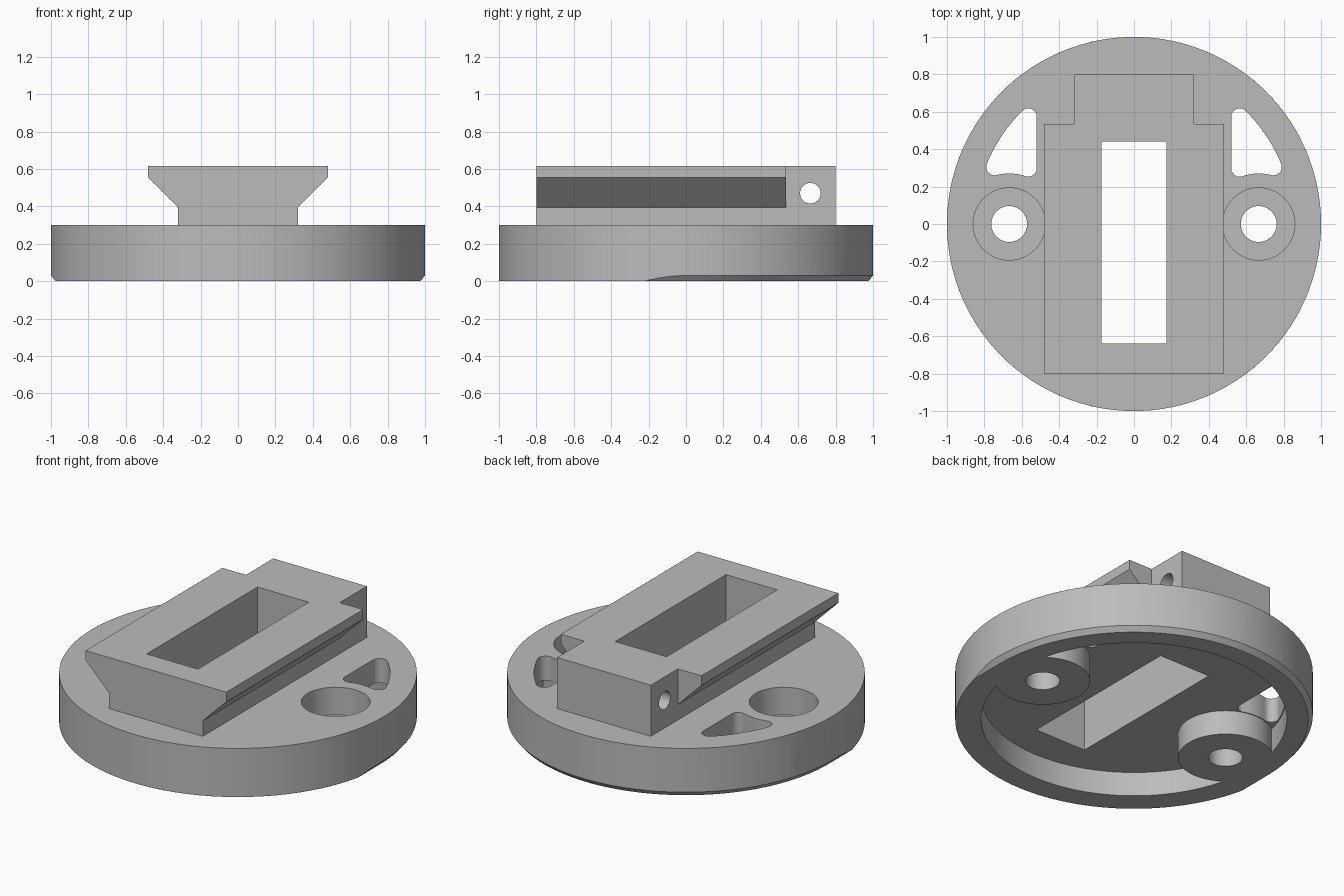
import bpy
import bmesh
from math import sin, cos, pi, radians, sqrt, atan2, degrees

if "Cube" in bpy.data.objects:
    bpy.data.objects.remove(bpy.data.objects["Cube"], do_unlink=True)

grey = bpy.data.materials.new("plain grey")
grey.use_nodes = True
colour = (0.5, 0.5, 0.5, 1)
grey.diffuse_color = colour
grey.node_tree.nodes["Principled BSDF"].inputs["Base Color"].default_value = colour

PLATE_TOP, RECESS_TOP = 0.30, 0.15
BOLT_X, BOSS_R, RECESS_R = 0.667, 0.265, 0.855


def finish(name, bm):
    bmesh.ops.recalc_face_normals(bm, faces=bm.faces)
    mesh = bpy.data.meshes.new(name)
    bm.to_mesh(mesh)
    bm.free()
    mesh.materials.append(grey)
    ob = bpy.data.objects.new(name, mesh)
    bpy.context.collection.objects.link(ob)
    return ob


def prism(name, outline, low, high, axis="z"):
    """Extrude a closed outline along an axis."""
    place = {"z": lambda a, b, h: (a, b, h),
             "y": lambda a, b, h: (a, h, b),
             "x": lambda a, b, h: (h, a, b)}[axis]
    bm = bmesh.new()
    ends = [[bm.verts.new(place(a, b, h)) for a, b in outline] for h in (low, high)]
    for ring in ends:
        bm.faces.new(ring)
    for i in range(len(outline)):
        j = (i + 1) % len(outline)
        bm.faces.new((ends[0][i], ends[0][j], ends[1][j], ends[1][i]))
    return finish(name, bm)


def arc(cx, cy, r, start, end, steps):
    angles = [radians(start + (end - start) * i / steps) for i in range(steps + 1)]
    return [(cx + r * cos(a), cy + r * sin(a)) for a in angles]


def circle(cx, cy, r, steps=48):
    return arc(cx, cy, r, 0, 360, steps)[:-1]


def box(x0, x1, y0, y1):
    return [(x0, y0), (x1, y0), (x1, y1), (x0, y1)]


def combine(ob, other, operation="DIFFERENCE"):
    """Boolean with a helper, then discard the helper."""
    other.hide_render = True
    mod = ob.modifiers.new("cut", "BOOLEAN")
    mod.operation, mod.object, mod.solver = operation, other, "EXACT"
    bpy.context.view_layer.objects.active = ob
    bpy.ops.object.modifier_apply(modifier=mod.name)
    bpy.data.objects.remove(other, do_unlink=True)


def smooth(ob):
    bpy.ops.object.select_all(action="DESELECT")
    ob.select_set(True)
    bpy.context.view_layer.objects.active = ob
    bpy.ops.object.shade_smooth_by_angle(angle=radians(30))


def window_outline(side):
    """Rounded triangle between the side of the block, a boss and the rim."""
    r, left, rim, boss = 0.045, 0.565, RECESS_R - 0.005, BOSS_R + 0.005
    top_y = sqrt((rim - r) ** 2 - left ** 2)
    low_y = sqrt((boss + r) ** 2 - (left - BOLT_X) ** 2)
    # outer corner touches both the rim circle and the boss circle
    ox = ((rim - r) ** 2 - (boss + r) ** 2 + BOLT_X ** 2) / (2 * BOLT_X)
    oy = sqrt((rim - r) ** 2 - ox ** 2)
    low_a = degrees(atan2(low_y, left - BOLT_X))
    out_a = degrees(atan2(oy, ox - BOLT_X))
    rim_a = degrees(atan2(oy, ox))
    top_a = degrees(atan2(top_y, left))
    pts = arc(left, low_y, r, 180, 180 + low_a, 10)
    pts += arc(BOLT_X, 0, boss, low_a, out_a, 8)[1:-1]
    pts += arc(ox, oy, r, 180 + out_a, 360 + rim_a, 10)
    pts += arc(0, 0, rim, rim_a, top_a, 8)[1:-1]
    pts += arc(left, top_y, r, top_a, 180, 10)
    return [(side * x, y) for x, y in pts]


def chamfer_cutter():
    """Wedge swept round the back half, running straight off to the front."""
    wedge = [(0.95, -0.03), (1.05, 0.09), (1.05, -0.03)]
    path = [(1, 0, -0.5)] + [(cos(pi * i / 64), sin(pi * i / 64), 0) for i in range(65)]
    path += [(-1, 0, -0.5)]
    bm = bmesh.new()
    rings = [[bm.verts.new((r * c, r * s + shift, z)) for r, z in wedge]
             for c, s, shift in path]
    for a, b in zip(rings, rings[1:]):
        for i in range(3):
            j = (i + 1) % 3
            bm.faces.new((a[i], a[j], b[j], b[i]))
    bm.faces.new(rings[0])
    bm.faces.new(rings[-1])
    return finish("chamfer_cutter", bm)


# Round base, hollow underneath except for the two bolt bosses
base = prism("round_base", circle(0, 0, 1, 128), 0, PLATE_TOP)
recess = prism("recess_cutter", circle(0, 0, RECESS_R, 128), -0.1, RECESS_TOP)
for side in (-1, 1):
    boss = prism("boss_shape", circle(side * BOLT_X, 0, BOSS_R, 64), -0.2, 0.4)
    combine(recess, boss)
combine(base, recess)
combine(base, chamfer_cutter())

# Counterbored bolt holes and lightening windows
for side in (-1, 1):
    x = side * BOLT_X
    combine(base, prism("bore_cutter", circle(x, 0, 0.193), 0.13, 0.5))
    combine(base, prism("bolt_cutter", circle(x, 0, 0.096), -0.2, 0.4))
    combine(base, prism("window_cutter", window_outline(side), 0.1, 0.5))

# Dovetail block with a narrow tail at the back
half = [(0.32, PLATE_TOP), (0.32, 0.395), (0.48, 0.555), (0.48, 0.615)]
profile = half + [(-x, z) for x, z in reversed(half)]
block = prism("dovetail_block", profile, -0.8, 0.8, "y")
for side in (-1, 1):
    notch = box(*sorted((side * 0.32, side * 0.7)), 0.535, 1)
    combine(block, prism("notch_cutter", notch, 0.2, 0.8))
combine(block, prism("pin_cutter", circle(0.665, 0.47, 0.055, 32), -1, 1, "x"))

# Long slot through block and base
for part in (base, block):
    combine(part, prism("slot_cutter", box(-0.175, 0.175, -0.64, 0.44), -0.3, 0.9))
    smooth(part)
